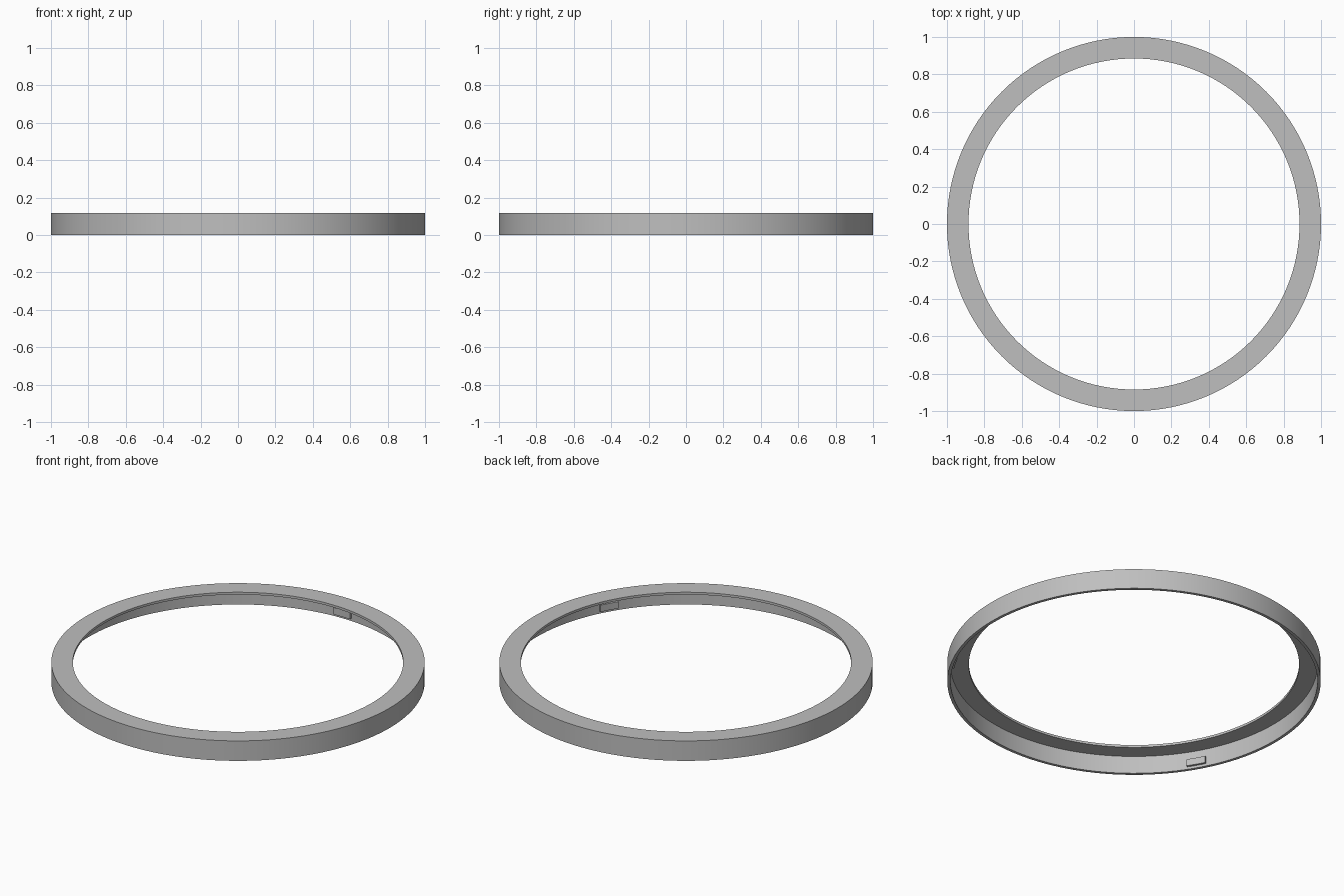
import bpy, bmesh
from math import cos, sin, pi, radians

cube = bpy.data.objects.get("Cube")
if cube:
    bpy.data.objects.remove(cube, do_unlink=True)

OUTER, WALL_IN, FLANGE_IN = 1.0, 0.983, 0.885
HEIGHT, FLANGE = 0.118, 0.014
SEGMENTS = 128

grey = bpy.data.materials.new("plain grey")
grey.use_nodes = True
colour = (0.52, 0.52, 0.52, 1)
grey.diffuse_color = colour
grey.node_tree.nodes["Principled BSDF"].inputs["Base Color"].default_value = colour


def sweep(name, profile, start, end, steps):
    """Turn a closed (radius, z) profile about the z axis, capping partial turns."""
    bm = bmesh.new()
    full = abs(end - start - 2 * pi) < 1e-6
    rings = []
    for i in range(steps if full else steps + 1):
        a = start + (end - start) * i / steps
        rings.append([bm.verts.new((r * cos(a), r * sin(a), z)) for r, z in profile])
    n = len(profile)
    for i in range(steps):
        a, b = rings[i], rings[(i + 1) % len(rings)]
        for j in range(n):
            k = (j + 1) % n
            bm.faces.new((a[j], b[j], b[k], a[k]))
    if not full:
        bm.faces.new(rings[0])
        bm.faces.new(rings[-1][::-1])
    bmesh.ops.recalc_face_normals(bm, faces=bm.faces)
    mesh = bpy.data.meshes.new(name)
    bm.to_mesh(mesh)
    bm.free()
    mesh.materials.append(grey)
    obj = bpy.data.objects.new(name, mesh)
    bpy.context.collection.objects.link(obj)
    bpy.ops.object.select_all(action="DESELECT")
    obj.select_set(True)
    bpy.context.view_layer.objects.active = obj
    bpy.ops.object.shade_smooth_by_angle(angle=radians(30))
    return obj


# Ring: thin outer wall with a flat flange turned inward at the top
under = HEIGHT - FLANGE
sweep("flanged_ring",
      [(OUTER, 0), (OUTER, HEIGHT), (FLANGE_IN, HEIGHT),
       (FLANGE_IN, under), (WALL_IN, under), (WALL_IN, 0)],
      0, 2 * pi, SEGMENTS)

# Three small catches on the inside of the wall, evenly spaced
half = 0.055
for i in range(3):
    mid = pi / 2 + i * 2 * pi / 3
    sweep(f"inner_catch_{i + 1}",
          [(WALL_IN + 0.005, 0.015), (WALL_IN + 0.005, 0.055),
           (WALL_IN - 0.013, 0.055), (WALL_IN - 0.013, 0.015)],
          mid - half, mid + half, 6)
